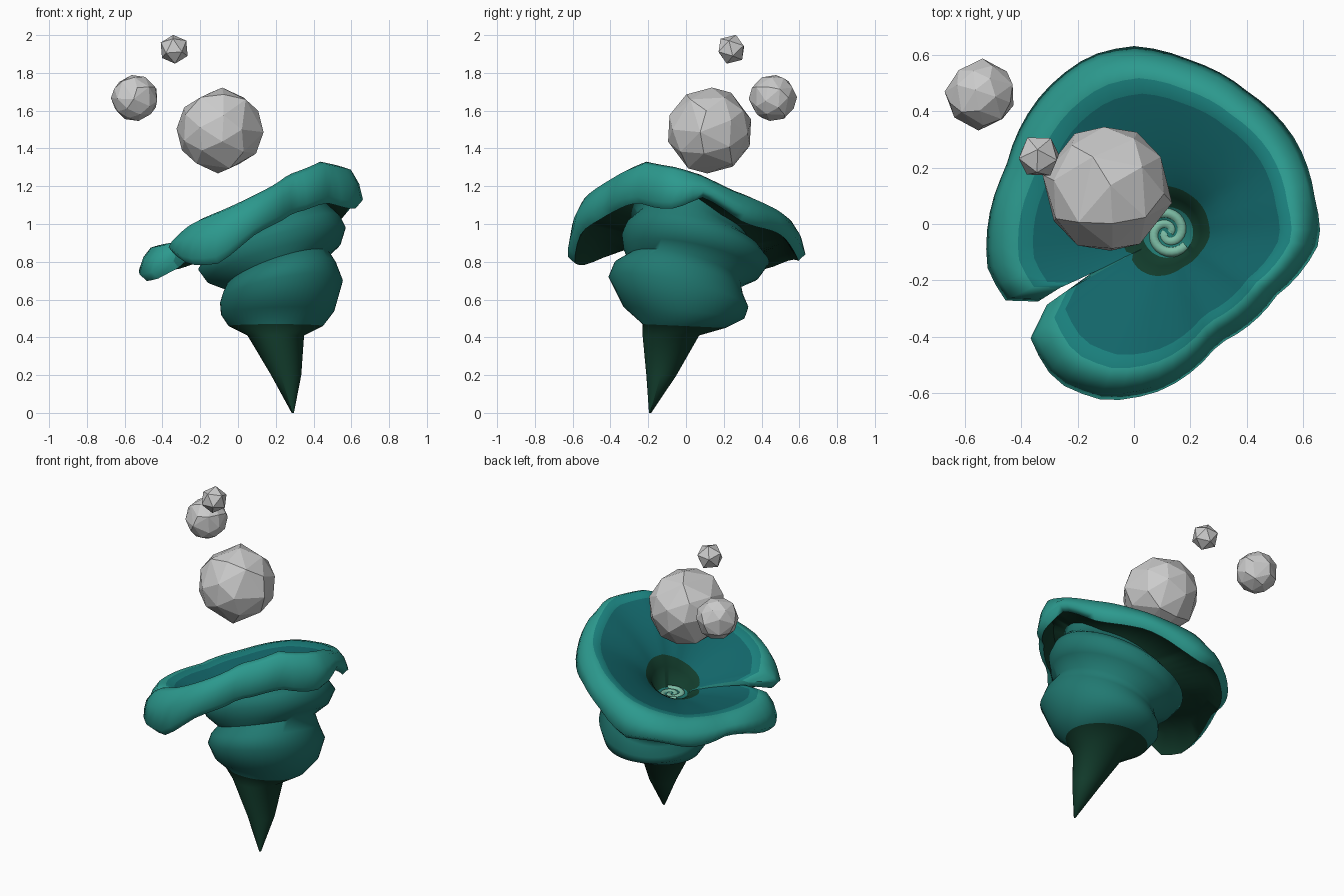
import bpy, bmesh, math
from mathutils import Vector

if "Cube" in bpy.data.objects:
    bpy.data.objects.remove(bpy.data.objects["Cube"])

def material(name, rgb):
    m = bpy.data.materials.new(name)
    m.diffuse_color = (*rgb, 1)
    m.use_nodes = True
    m.node_tree.nodes["Principled BSDF"].inputs["Base Color"].default_value = m.diffuse_color
    return m

DARK, BODY, RIM, BOWL, CORE, MID = range(6)
mats = [material("dark_green", (.006, .045, .025)), material("teal", (.015, .19, .165)),
        material("light_teal", (.025, .32, .27)), material("deep_teal", (.006, .13, .14)),
        material("pale_green", (.2, .5, .37)), material("mid_teal", (.01, .21, .20))]

# Rim outline: angle, radius, crest height, edge height
RIM_TABLE = [
    (215, .50, .92, .87), (221, .62, .95, .83), (236, .675, 1.02, .79), (252, .66, 1.08, .80),
    (270, .59, 1.16, .94), (295, .47, 1.26, 1.07), (328, .48, 1.33, 1.10), (354, .565, 1.30, 1.09),
    (370, .55, 1.26, 1.13), (392, .56, 1.18, 1.03), (417, .56, 1.12, .96), (440, .59, 1.06, .90),
    (459, .64, 1.01, .81), (473, .65, .97, .80), (492, .63, .92, .77), (520, .59, .89, .77),
    (554, .64, .89, .71), (566, .62, .90, .71), (572, .52, .90, .76)]

# Outer body rings: centre x, y, z, radius x, y, tilt x, y
RINGS = [
    (.29, -.19, .0, .006, .006, 0, 0), (.255, -.13, .2, .08, .08, 0, 0),
    (.20, -.08, .41, .15, .15, 0, 0), (.20, -.01, .46, .25, .22, 0, -.01),
    (.21, -.01, .53, .30, .32, .01, -.03), (.23, -.04, .64, .325, .37, .06, -.08),
    (.22, -.04, .71, .30, .34, .08, -.08), (.21, -.01, .755, .275, .30, .09, -.07),
    (.19, .03, .80, .355, .36, .10, -.07), (.18, .05, .87, .39, .39, .11, -.07),
    (.18, .04, .92, .36, .36, .12, -.07)]

def rim(a):
    for p, q in zip(RIM_TABLE, RIM_TABLE[1:]):
        if a <= q[0] + 1e-6:
            t = (a - p[0]) / (q[0] - p[0])
            return [p[i] + (q[i] - p[i]) * t for i in (1, 2, 3)]
    return RIM_TABLE[-1][1:]

def column(u):
    """Full profile at one angle: tip, coils, rim underside, lip, bowl, core."""
    body_a = math.radians(213.5 + 360 * u)
    rim_deg = 215 + 357 * u
    R, zc, ze = rim(rim_deg)
    ze += .012 * math.sin(math.radians(7 * rim_deg))
    c, s = math.cos(body_a), math.sin(body_a)
    w = min(1, min(u, 1 - u) / .12)
    zj = .91 + (zc - .91) * w          # shared height where the seam closes
    pts = [Vector((x + rx * c, y + ry * s, min(z + tx * c + ty * s, zj - .26 + .02 * k)))
           for k, (x, y, z, rx, ry, tx, ty) in enumerate(RINGS)]
    under = zj - .13
    pts.append(Vector((.17 + .30 * c, .04 + .30 * s, max((pts[-1].z + under) / 2, pts[-1].z))))
    pts.append(Vector((.14 + .31 * c, .02 + .31 * s, max(under, pts[-1].z))))
    ra = math.radians(rim_deg)
    for f, z in ((.82, zc - .085), (.94, ze), (1, ze + .035), (.965, ze + .6 * (zc - ze)),
                 (.9, zc - .015), (.82, zc)):
        pts.append(Vector((.1 + R * f * math.cos(ra), R * f * math.sin(ra), z)))
    for t in (.88, .74, .55, .36, .17, .08, 0):
        a = body_a + (ra - body_a) * t
        r = .09 + (R * .82 - .09) * t
        z = .82 + ((zc if t else .82) - .82) * t ** .55
        pts.append(Vector((.1 + .02 * (1 - t) + r * math.cos(a), -.03 * (1 - t) + r * math.sin(a), z)))
    return pts

# Funnel: coiled body, curled rim with a slit, and bowl
N = 60
bm = bmesh.new()
cols = [[bm.verts.new(p) for p in column(i / N)] for i in range(N + 1)]
rows = len(cols[0])
inner = rows - 1
under_row = len(RINGS) + 1
def row_mat(j):
    if j < 3: return DARK
    if j < under_row: return BODY
    if j < under_row + 2: return DARK
    if j < under_row + 6: return RIM
    if j < under_row + 7: return MID
    return BOWL if j < inner - 2 else DARK
for a, b in zip(cols, cols[1:]):
    for j in range(rows - 1):
        bm.faces.new((a[j], b[j], b[j + 1], a[j + 1])).material_index = row_mat(j)
# slit walls
for col, flip in ((cols[0], False), (cols[-1], True)):
    loop = col[under_row:]
    bm.faces.new(loop[::-1] if flip else loop).material_index = BODY
# core floor and tip
bm.faces.new([c[inner] for c in cols[:-1]]).material_index = BODY
bm.faces.new([c[0] for c in cols[:-1]][::-1]).material_index = DARK
bmesh.ops.remove_doubles(bm, verts=bm.verts, dist=.0004)
bmesh.ops.triangulate(bm, faces=[f for f in bm.faces if len(f.verts) > 4])
bmesh.ops.recalc_face_normals(bm, faces=bm.faces)
mesh = bpy.data.meshes.new("funnel")
bm.to_mesh(mesh)
bm.free()
for m in mats:
    mesh.materials.append(m)
funnel = bpy.data.objects.new("funnel", mesh)
bpy.context.collection.objects.link(funnel)
bpy.context.view_layer.objects.active = funnel
funnel.select_set(True)
bpy.ops.object.shade_smooth_by_angle(angle=math.radians(80))

# Pale two-armed swirl at the bottom of the bowl
curve = bpy.data.curves.new("core_swirl", 'CURVE')
curve.dimensions = '3D'
curve.bevel_depth = .02
curve.bevel_resolution = 1
for arm in (0, math.pi):
    sp = curve.splines.new('POLY')
    sp.points.add(23)
    for i, p in enumerate(sp.points):
        t = i / 23
        a, r = arm + t * 1.8 * math.pi, .01 + .07 * t
        p.co = (.12 + r * math.cos(a), -.03 + r * math.sin(a), .805 + .01 * t, 1)
curve.materials.append(mats[CORE])
bpy.context.collection.objects.link(bpy.data.objects.new("core_swirl", curve))

# Floating faceted rocks
for name, loc, r, sub, rot in (("large_rock", (-.095, .125, 1.495), .228, 2, (.3, .5, .2)),
                               ("medium_rock", (-.545, .46, 1.667), .124, 2, (.8, .2, .5)),
                               ("small_rock", (-.338, .24, 1.925), .08, 1, (.4, .9, .3))):
    bpy.ops.mesh.primitive_ico_sphere_add(subdivisions=sub, radius=r, location=loc, rotation=rot)
    rock = bpy.context.object
    rock.name = name
    if sub == 2:
        rock.modifiers.new("chunky_facets", 'DECIMATE').ratio = .8
